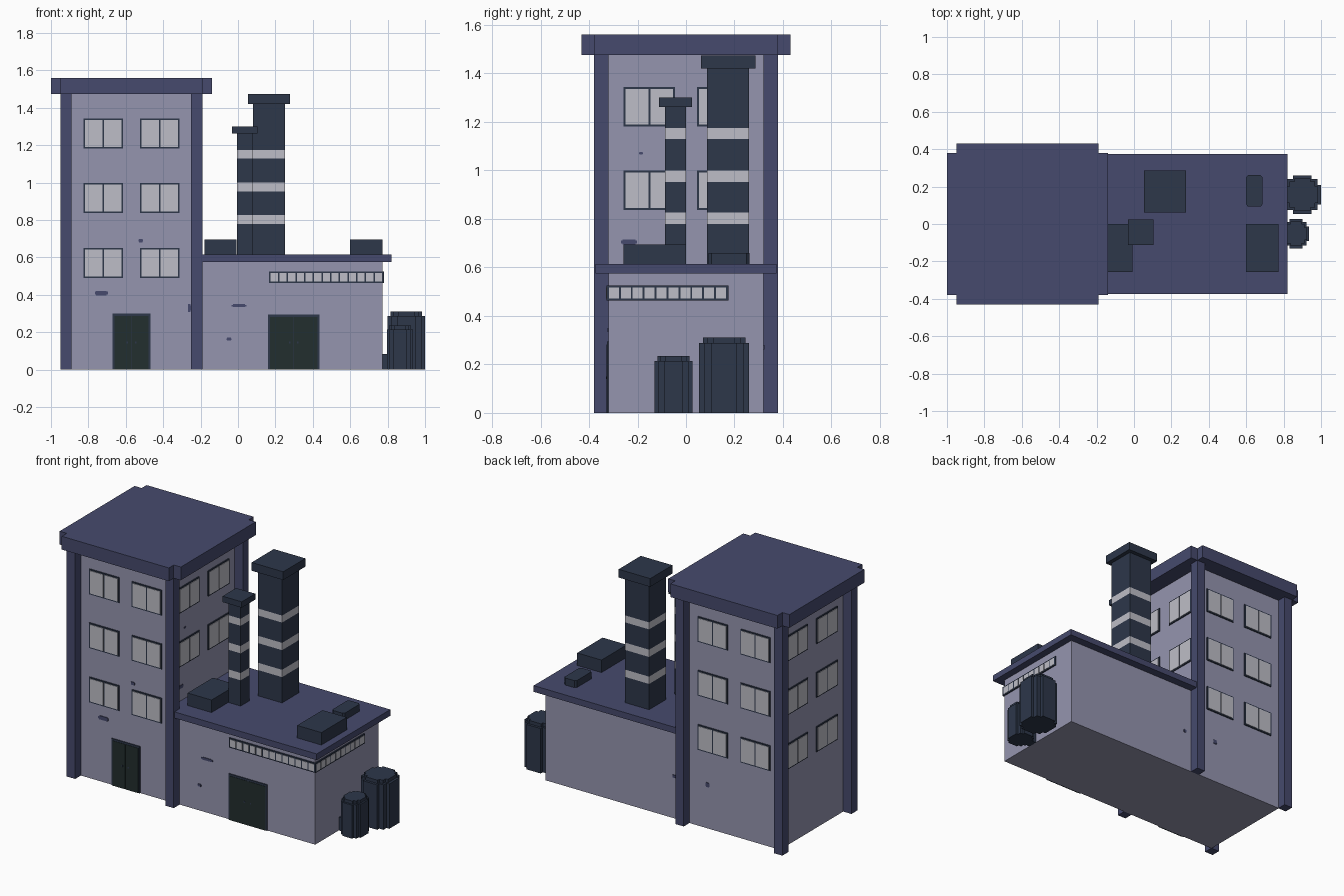
import bpy, bmesh, math

if "Cube" in bpy.data.objects:
    bpy.data.objects.remove(bpy.data.objects["Cube"])


def material(name, r, g, b):
    m = bpy.data.materials.new(name)
    lin = [((c / 255 + 0.055) / 1.055) ** 2.4 for c in (r, g, b)]
    m.diffuse_color = (*lin, 1)
    m.use_nodes = True
    m.node_tree.nodes["Principled BSDF"].inputs["Base Color"].default_value = m.diffuse_color
    return m


WALL = material("lavender_wall", 149, 149, 175)
TRIM = material("blue_violet_trim", 70, 74, 109)
DARK = material("dark_slate", 45, 55, 74)
LIGHT = material("pale_grey", 190, 190, 199)
DOOR = material("green_black", 34, 46, 46)


def finish(name, bm, mats):
    bmesh.ops.recalc_face_normals(bm, faces=bm.faces)
    me = bpy.data.meshes.new(name)
    bm.to_mesh(me)
    bm.free()
    for m in mats:
        me.materials.append(m)
    ob = bpy.data.objects.new(name, me)
    bpy.context.collection.objects.link(ob)
    return ob


def add_prism(bm, outline, z0, z1, mat=0):
    """Extrude a plan outline from z0 to z1."""
    face = bm.faces.new([bm.verts.new((x, y, z0)) for x, y in outline])
    ext = bmesh.ops.extrude_face_region(bm, geom=[face], use_keep_orig=True)["geom"]
    for g in ext:
        if isinstance(g, bmesh.types.BMVert):
            g.co.z = z1
    bm.faces.ensure_lookup_table()
    for f in list(bm.faces)[-(len(outline) + 2):]:
        f.material_index = mat


def rect(x0, x1, y0, y1):
    return [(x0, y0), (x1, y0), (x1, y1), (x0, y1)]


def box(name, x0, x1, y0, y1, z0, z1, mat):
    bm = bmesh.new()
    add_prism(bm, rect(x0, x1, y0, y1), z0, z1)
    return finish(name, bm, [mat])


def stepped(cx, cy, quarter):
    """Plan outline with stepped corners, from the first quadrant's points."""
    pts = list(quarter)
    pts += [(-x, y) for x, y in reversed(quarter)]
    pts += [(-x, -y) for x, y in quarter]
    pts += [(x, -y) for x, y in reversed(quarter)]
    return [(cx + x, cy + y) for x, y in pts]


def plates(name, side, plane, parts, mats):
    """Thin plates on a wall. parts: (u0, u1, z0, z1, proud, material index)."""
    bm = bmesh.new()
    for u0, u1, z0, z1, d, mi in parts:
        if side in ("front", "back"):
            s = -1 if side == "front" else 1
            o = rect(u0, u1, *sorted((plane, plane + s * d)))
        else:
            s = -1 if side == "left" else 1
            o = rect(*sorted((plane, plane + s * d)), u0, u1)
        add_prism(bm, o, z0, z1, mi)
    return finish(name, bm, mats)


# Main volumes
TX, H = -0.57, 0.322
box("tower_walls", TX - H, TX + H, -H, H, 0, 1.48, WALL)
box("annex_walls", TX + H, 0.772, -0.32, 0.32, 0, 0.58, WALL)
box("annex_roof", -0.25, 0.82, -0.373, 0.373, 0.575, 0.615, TRIM)

# Tower corner pillars and notched roof slab
for sx in (-1, 1):
    for sy in (-1, 1):
        xs = sorted((TX + sx * 0.32, TX + sx * 0.38))
        ys = sorted((sy * 0.32, sy * 0.38))
        box("corner_pillar", *xs, *ys, 0, 1.476, TRIM)
bm = bmesh.new()
add_prism(bm, stepped(TX, 0, [(0.43, 0.38), (0.38, 0.38), (0.38, 0.43)]), 1.475, 1.56)
finish("tower_roof", bm, [TRIM])

# Double windows on all four tower walls
for side, centre, plane in (("front", TX, -H), ("back", TX, H),
                            ("left", 0, TX - H), ("right", 0, TX + H)):
    parts = []
    for z in (0.57, 0.918, 1.263):
        if side == "right" and z < 0.6:
            continue
        for u in (centre - 0.151, centre + 0.151):
            parts.append((u - 0.106, u + 0.106, z - 0.081, z + 0.081, 0.006, 0))
            for p in (u - 0.051, u + 0.051):
                parts.append((p - 0.047, p + 0.047, z - 0.073, z + 0.073, 0.009, 1))
    plates("tower_windows_" + side, side, plane, parts, [DARK, LIGHT])

# Ribbon windows wrapping the annex corner
for side, plane, u0, u1, n in (("front", -0.32, 0.165, 0.78, 13),
                               ("right", 0.772, -0.328, 0.175, 10)):
    parts = [(u0, u1, 0.464, 0.526, 0.007, 0)]
    step = (u1 - u0 - 0.012) / n
    for i in range(n):
        a = u0 + 0.006 + i * step
        parts.append((a + 0.004, a + step - 0.004, 0.472, 0.518, 0.009, 1))
    plates("ribbon_windows_" + side, side, plane, parts, [DARK, LIGHT])

# Double doors with frames and handles
for name, plane, x0, x1, top in (("tower_door", -H, -0.67, -0.468, 0.3),
                                 ("annex_door", -0.32, 0.16, 0.435, 0.295)):
    mid = (x0 + x1) / 2
    parts = [(x0, x1, 0, top, 0.006, 0),
             (x0 + 0.01, mid - 0.001, 0, top - 0.012, 0.008, 1),
             (mid + 0.001, x1 - 0.01, 0, top - 0.012, 0.008, 1)]
    parts += [(mid + s * 0.022 - 0.004, mid + s * 0.022 + 0.004, 0.14, 0.15, 0.0095, 0)
              for s in (-1, 1)]
    plates(name, "front", plane, parts, [DARK, DOOR])

# Small stains on the walls: side, plane, centre u, centre z, width, height
for side, plane, u, z, w, h in (
        ("front", -H, -0.73, 0.41, 0.07, 0.024), ("front", -H, -0.52, 0.69, 0.026, 0.018),
        ("front", -H, -0.26, 0.33, 0.016, 0.045), ("front", -0.32, 0.005, 0.342, 0.08, 0.016),
        ("front", -0.32, -0.048, 0.163, 0.026, 0.016), ("right", TX + H, -0.235, 0.705, 0.065, 0.02),
        ("right", TX + H, -0.185, 1.07, 0.016, 0.01), ("back", 0.32, -0.14, 0.27, 0.02, 0.018),
        ("back", H, -0.38, 0.28, 0.026, 0.028)):
    a, b = w / 2, h / 2
    plates("wall_stain", side, plane,
           [(u - a, u + a, z - b * 0.6, z + b * 0.6, 0.003, 0),
            (u - a * 0.8, u + a * 0.8, z - b, z + b, 0.004, 0)], [TRIM])

# Striped chimneys with caps
BANDS = [0.78, 0.827, 0.953, 1.0, 1.13, 1.175]
for name, x0, x1, y0, y1, top, cap, rim in (
        ("tall_chimney", 0.08, 0.252, 0.087, 0.26, 1.42, 1.473, 0.026),
        ("short_chimney", -0.006, 0.08, -0.087, 0.0, 1.262, 1.3, 0.025)):
    bm = bmesh.new()
    add_prism(bm, rect(x0, x1, y0, y1), 0.6, top)
    for z in BANDS:
        bmesh.ops.bisect_plane(bm, geom=bm.verts[:] + bm.edges[:] + bm.faces[:],
                               plane_co=(0, 0, z), plane_no=(0, 0, 1))
    for f in bm.faces:
        z = f.calc_center_median().z
        f.material_index = int(any(a < z < b for a, b in zip(BANDS[::2], BANDS[1::2])))
    finish(name, bm, [DARK, LIGHT])
    box(name + "_cap", x0 - rim, x1 + rim, y0 - rim, y1 + rim, top, cap, DARK)

# Roof vents
box("roof_vent_left", -0.178, -0.008, -0.257, 0.0, 0.61, 0.695, DARK)
box("roof_vent_right", 0.6, 0.772, -0.257, 0.0, 0.61, 0.695, DARK)
bm = bmesh.new()
add_prism(bm, stepped(0.643, 0.177, [(0.044, 0.072), (0.034, 0.084)]), 0.61, 0.66)
finish("roof_vent_small", bm, [DARK])

# Storage tanks with stepped round plans and lids
STEPS = [(1.0, 0.5), (0.8, 0.5), (0.8, 0.8), (0.5, 0.8), (0.5, 1.0)]
for name, cx, cy, rx, ry, body, top in (
        ("large_tank", 0.9, 0.157, 0.1, 0.103, 0.288, 0.31),
        ("small_tank", 0.866, -0.052, 0.069, 0.078, 0.215, 0.235)):
    bm = bmesh.new()
    add_prism(bm, stepped(cx, cy, [(x * rx, y * ry) for x, y in STEPS]), 0, body)
    add_prism(bm, stepped(cx, cy, [(x * rx * 0.85, y * ry * 0.85) for x, y in STEPS]), body, top)
    finish(name, bm, [DARK])
box("tank_pipe", 0.77, 0.83, -0.08, -0.02, 0, 0.085, DARK)
